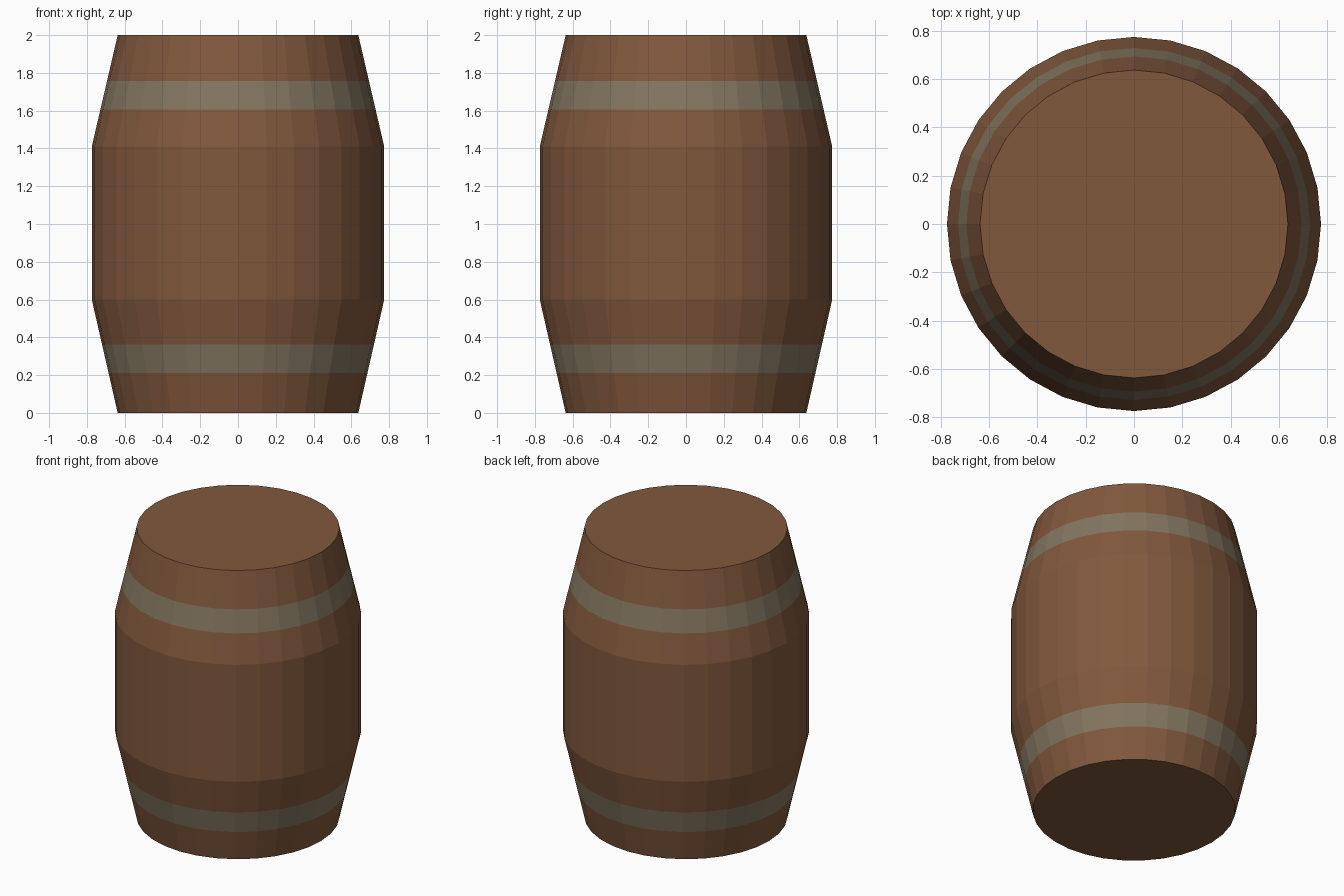
import bpy, bmesh, math

if "Cube" in bpy.data.objects:
    bpy.data.objects.remove(bpy.data.objects["Cube"])

SIDES = 32
R_END, R_MID = 0.637, 0.774
Z_LOW, Z_HIGH, HEIGHT = 0.6, 1.41, 2.0
BANDS = [(0.21, 0.362), (1.607, 1.757)]


def material(name, rgb):
    m = bpy.data.materials.new(name)
    m.diffuse_color = (*rgb, 1.0)
    m.use_nodes = True
    m.node_tree.nodes["Principled BSDF"].inputs["Base Color"].default_value = m.diffuse_color
    return m


def radius(z):
    # straight tapered ends, upright middle
    if z < Z_LOW:
        return R_END + (R_MID - R_END) * z / Z_LOW
    if z > Z_HIGH:
        return R_END + (R_MID - R_END) * (HEIGHT - z) / (HEIGHT - Z_HIGH)
    return R_MID


# Barrel body: stacked rings, with extra rings at the hoop edges
bm = bmesh.new()
levels = sorted([0, Z_LOW, Z_HIGH, HEIGHT] + [z for band in BANDS for z in band])
rings = []
for z in levels:
    r = radius(z)
    rings.append([bm.verts.new((r * math.cos(math.tau * i / SIDES),
                                r * math.sin(math.tau * i / SIDES), z))
                  for i in range(SIDES)])
for low, high in zip(rings, rings[1:]):
    for i in range(SIDES):
        j = (i + 1) % SIDES
        bm.faces.new((low[i], low[j], high[j], high[i]))

# Flat lids
bm.faces.new(rings[-1])
bm.faces.new(list(reversed(rings[0])))

# Painted metal hoops, chosen by height
for f in bm.faces:
    z = f.calc_center_median().z
    f.material_index = int(any(a < z < b for a, b in BANDS))

mesh = bpy.data.meshes.new("barrel")
bm.to_mesh(mesh)
bm.free()
mesh.materials.append(material("brown wood", (0.220, 0.098, 0.046)))
mesh.materials.append(material("grey hoop", (0.225, 0.180, 0.116)))
bpy.context.collection.objects.link(bpy.data.objects.new("barrel", mesh))
